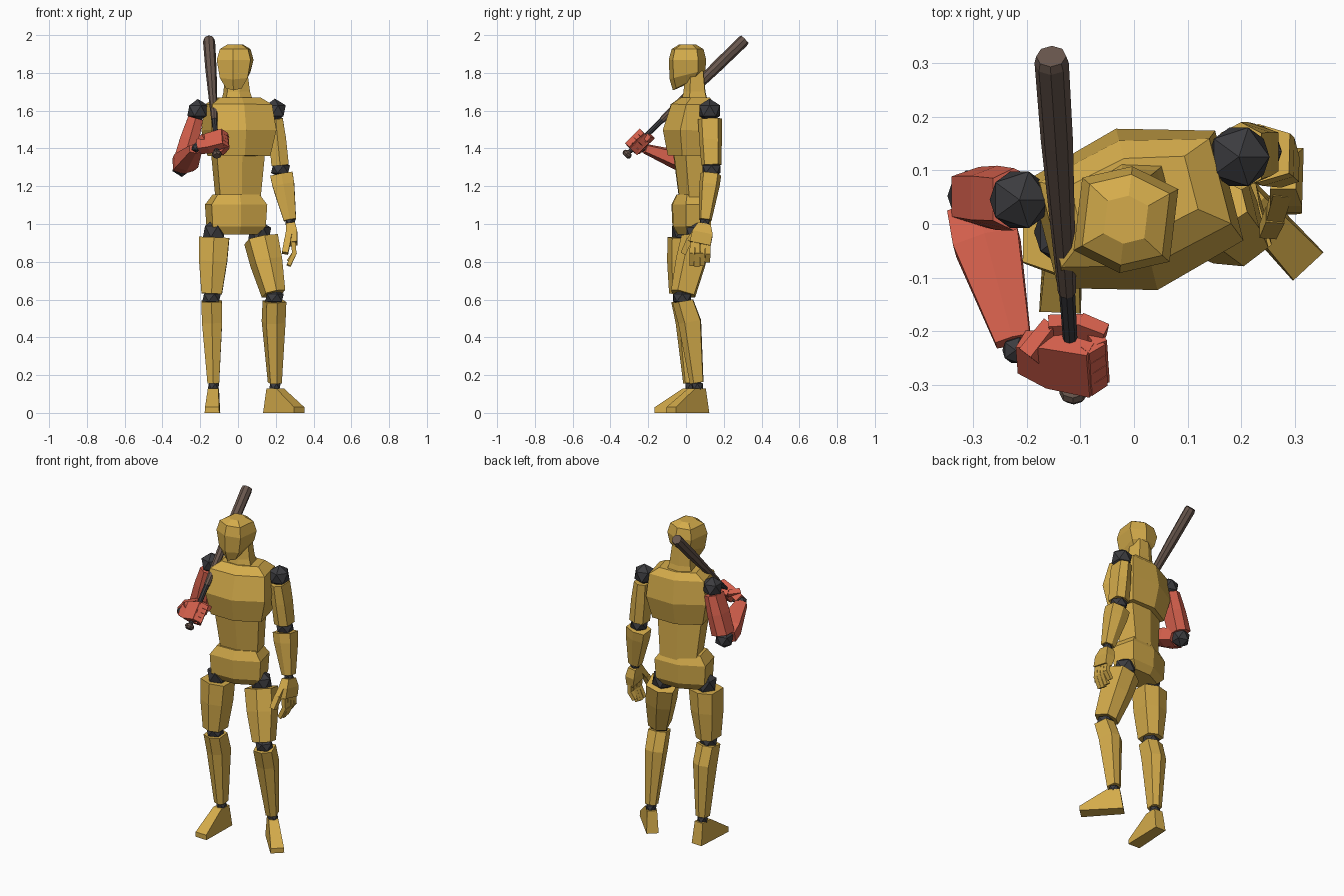
import bpy, bmesh, math
from mathutils import Vector, Matrix

if "Cube" in bpy.data.objects:
    bpy.data.objects.remove(bpy.data.objects["Cube"])


def material(name, r, g, b):
    m = bpy.data.materials.new(name)
    m.diffuse_color = (r, g, b, 1)
    m.use_nodes = True
    m.node_tree.nodes["Principled BSDF"].inputs["Base Color"].default_value = m.diffuse_color
    return m


GOLD = material("gold", 0.66, 0.41, 0.07)
DARK = material("charcoal", 0.045, 0.045, 0.05)
RED = material("red", 0.68, 0.12, 0.075)
WOOD = material("brown", 0.14, 0.095, 0.075)

# cross-sections: ridged hexagon, box, octagon
HEX = [(0, -1), (1, -.68), (1, .68), (0, 1), (-1, .68), (-1, -.68)]
BOX = [(1, -1), (1, 1), (-1, 1), (-1, -1)]
OCT = [(math.cos(i * math.pi / 4), math.sin(i * math.pi / 4)) for i in range(8)]


def finish(name, bm, mat):
    bmesh.ops.recalc_face_normals(bm, faces=bm.faces)
    me = bpy.data.meshes.new(name)
    bm.to_mesh(me)
    bm.free()
    me.materials.append(mat)
    ob = bpy.data.objects.new(name, me)
    bpy.context.collection.objects.link(ob)
    return ob


def loft(name, mat, a, b, prof, front=(0, -1, 0), shape=HEX):
    """Skin rings (t, rx, ry, shift back, tilt) placed along the line a to b."""
    a, b = Vector(a), Vector(b)
    axis = b - a
    z = axis.normalized()
    y = -Vector(front)
    y = (y - z * y.dot(z)).normalized()
    x = y.cross(z)
    bm = bmesh.new()
    rings = []
    for p in prof:
        t, rx, ry, oy, tilt = (tuple(p) + (0, 0))[:5]
        rings.append([bm.verts.new(a + axis * (t + tilt * v) + x * (u * rx) + y * (v * ry + oy))
                      for u, v in shape])
    n = len(shape)
    for r, s in zip(rings, rings[1:]):
        for i in range(n):
            j = (i + 1) % n
            bm.faces.new((r[i], r[j], s[j], s[i]))
    bm.faces.new(rings[0])
    bm.faces.new(rings[-1])
    return finish(name, bm, mat)


def ball(name, loc, r, sz=1.0):
    bm = bmesh.new()
    bmesh.ops.create_icosphere(bm, subdivisions=1, radius=r,
                               matrix=Matrix.Translation(loc) @ Matrix.Diagonal((1, 1, sz, 1)))
    return finish(name, bm, DARK)


def foot(name, ankle, toe):
    d = Vector((toe[0] - ankle[0], toe[1] - ankle[1], 0)).normalized()
    s = Vector((-d.y, d.x, 0))
    base = Vector((ankle[0], ankle[1], 0))
    prof = [(-.055, 0, .034), (.19, 0, .039), (.19, .03, .037), (.04, .13, .028), (-.035, .13, .028)]
    bm = bmesh.new()
    sides = [[bm.verts.new(base + d * f + s * (w * k) + Vector((0, 0, h))) for f, h, w in prof]
             for k in (-1, 1)]
    for i in range(5):
        j = (i + 1) % 5
        bm.faces.new((sides[0][i], sides[0][j], sides[1][j], sides[1][i]))
    for v in sides:
        bm.faces.new(v)
    finish(name, bm, GOLD)


def finger(name, mat, pts, w, front):
    for i, (p, q) in enumerate(zip(pts, pts[1:])):
        loft(f"{name}_{i + 1}", mat, p, q, [(-.08, w, w * 1.1), (1.08, w * .9, w)], front, BOX)


# torso, turned slightly to its left
F = (.25, -.97, 0)
loft("chest", GOLD, (.005, .025, 1.36), (.005, .03, 1.67),
     [(0, .15, .125), (.44, .178, .155), (.88, .163, .12, .01), (1, .11, .075, .02)], F)
loft("abdomen", GOLD, (0, .025, 1.38), (0, .045, 1.12), [(0, .132, .092), (1, .108, .08)], F)
loft("pelvis", GOLD, (-.01, .03, .945), (-.01, .03, 1.155),
     [(0, .105, .075), (.2, .145, .1), (.75, .152, .105), (1, .115, .08)], F)
loft("neck", GOLD, (-.005, .045, 1.64), (-.01, .045, 1.81), [(0, .078, .075), (.35, .062, .06), (1, .052, .05)], F)

# head with a sloping jaw
loft("head", GOLD, (-.015, .008, 1.71), (-.015, .008, 1.95),
     [(.13, .042, .07, -.008, .14), (.33, .074, .095, 0, .1), (.66, .09, .1),
      (.9, .075, .085), (1, .038, .045)], (-.12, -1, 0))

# legs: hip, knee, ankle, toe
legs = {"right": ((-.125, -.015, .96), (-.14, -.022, .61), (-.13, .025, .14), (-.137, -.15)),
        "left": ((.115, .06, .95), (.193, -.02, .61), (.195, .06, .14), (.325, -.08))}
for side, (hip, knee, ankle, toe) in legs.items():
    d = Vector((toe[0] - ankle[0], toe[1] - ankle[1], 0))
    f = (d.normalized() + Vector((0, -1.6, 0)))
    ball(side + "_hip_joint", hip, .068)
    ball(side + "_knee_joint", knee, .055, .8)
    ball(side + "_ankle_joint", ankle, .034)
    loft(side + "_thigh", GOLD, hip, knee, [(.09, .08, .082), (.45, .074, .082), (.94, .054, .068)], f)
    loft(side + "_shin", GOLD, knee, ankle, [(.04, .054, .058), (.28, .053, .064, .018), (.96, .031, .038)], f)
    foot(side + "_foot", ankle, toe)

# left arm, hanging
S, E, W = (.195, .125, 1.6), (.225, .135, 1.29), (.277, .1, 1.01)
ball("left_shoulder_joint", S, .064)
ball("left_elbow_joint", E, .056, .8)
ball("left_wrist_joint", W, .03)
loft("left_upper_arm", GOLD, S, E, [(.14, .038, .063), (.5, .045, .06), (.93, .046, .053)])
loft("left_forearm", GOLD, E, W, [(.1, .06, .055), (.3, .058, .054), (.96, .033, .034)])
K = (.292, .075, .895)
loft("left_palm", GOLD, W, K, [(.08, .024, .034), (.5, .03, .055), (1, .022, .056)], (0, -1, 0), BOX)
for i in range(4):
    y = .034 + i * .028
    tip = (.787, .782, .787, .805)[i]
    finger(f"left_finger_{i + 1}", GOLD, [(.293, y, .9), (.298, y - .002, .845), (.27, y - .004, tip)], .0125, (0, -1, 0))
finger("left_thumb", GOLD, [(.275, .06, .975), (.262, .015, .91), (.25, -.012, .85)], .016, (1, 0, 0))

# right arm, bent and raised to the front
S, E, W = (-.213, .045, 1.6), (-.297, .052, 1.305), (-.22, -.235, 1.405)
ball("right_shoulder_joint", S, .062)
ball("right_elbow_joint", E, .056)
ball("right_wrist_joint", W, .028)
loft("right_upper_arm", RED, S, E, [(.13, .04, .058), (.5, .05, .06), (.9, .053, .055)])
loft("right_forearm", RED, E, W, [(.08, .056, .05), (.3, .062, .055), (.94, .033, .026)], (0, 0, 1))

# bat resting over the shoulder
A, B = Vector((-.112, -.315, 1.367)), Vector((-.154, .312, 1.978))
U = (B - A).normalized()
loft("bat_knob", WOOD, A, B, [(-.012, .019, .019), (0, .027, .027), (.014, .025, .025), (.026, .012, .012)], shape=OCT)
loft("bat_grip", DARK, A, B, [(.02, .012, .012), (.3, .015, .015)], shape=OCT)
loft("bat_barrel", WOOD, A, B, [(.3, .017, .017), (.5, .023, .023), (.75, .03, .03), (.98, .032, .032), (1, .028, .028)], shape=OCT)

# right fist closed around the grip
C = A + U * .092
X = Vector((1, 0, 0))
V = X.cross(U).normalized()
if V.z < 0:
    V = -V
loft("right_palm", RED, W, C + V * .033 + X * .038,
     [(.08, .034, .024), (.45, .052, .026), (1, .055, .018)], V, BOX)
for i in range(4):
    o = C + U * (-.041 + i * .0273)
    finger(f"right_finger_{i + 1}", RED, [o + V * .034 + X * .03, o + V * .012 + X * .056,
           o - V * .026 + X * .036, o - V * .03 - X * .012], .0125, U)
finger("right_thumb", RED, [C - X * .075 + U * .02 + V * .01, C - X * .035 + U * .055 - V * .025,
       C + X * .02 + U * .058 - V * .027, C + X * .062 + U * .05 - V * .012], .016, U)
